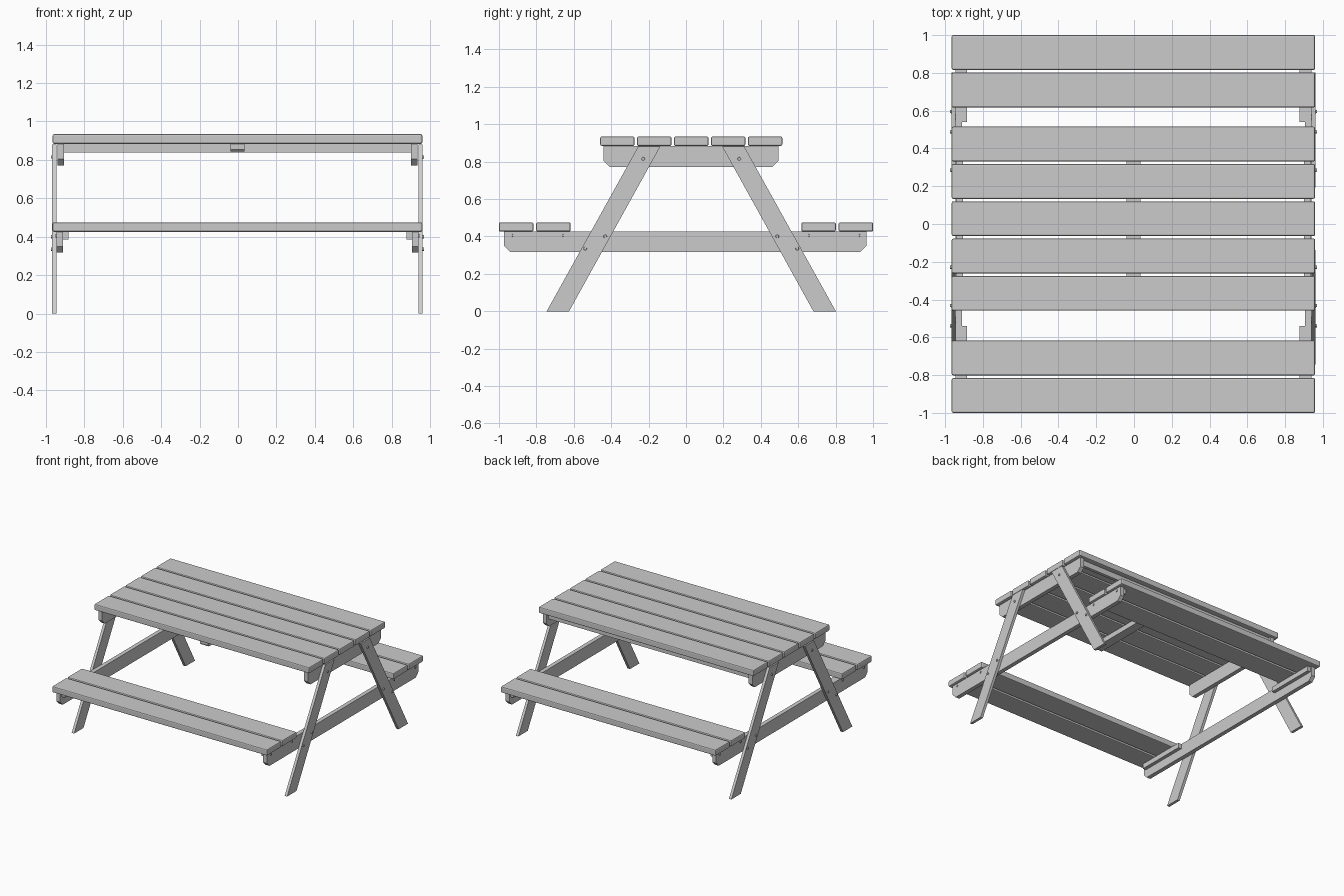
import bpy
import bmesh
from mathutils import Matrix

cube = bpy.data.objects.get("Cube")
if cube:
    bpy.data.objects.remove(cube, do_unlink=True)

GREY = 0.6
wood = bpy.data.materials.new("plain grey")
wood.use_nodes = True
wood.diffuse_color = (GREY, GREY, GREY, 1)
wood.node_tree.nodes["Principled BSDF"].inputs["Base Color"].default_value = (GREY, GREY, GREY, 1)

CX = -0.003    # middle of the boards in x
MID = 0.028    # middle of the table and legs in y


def finish(name, bm, bevel=0.0):
    bmesh.ops.recalc_face_normals(bm, faces=bm.faces)
    mesh = bpy.data.meshes.new(name)
    bm.to_mesh(mesh)
    bm.free()
    mesh.materials.append(wood)
    obj = bpy.data.objects.new(name, mesh)
    bpy.context.collection.objects.link(obj)
    if bevel:
        mod = obj.modifiers.new("rounded edges", "BEVEL")
        mod.width = bevel
        mod.segments = 2
    return obj


def slab(name, profile, x0, x1, bevel=0.0):
    """Extrude a (y, z) profile along x."""
    bm = bmesh.new()
    face = bm.faces.new([bm.verts.new((x0, y, z)) for y, z in profile])
    moved = bmesh.ops.extrude_face_region(bm, geom=[face])["geom"]
    verts = [v for v in moved if isinstance(v, bmesh.types.BMVert)]
    bmesh.ops.translate(bm, verts=verts, vec=(x1 - x0, 0, 0))
    return finish(name, bm, bevel)


def box(name, x0, x1, y0, y1, z0, z1, bevel=0.0):
    return slab(name, [(y0, z0), (y1, z0), (y1, z1), (y0, z1)], x0, x1, bevel)


def beam_profile(y0, y1, z0, z1, cut=0.033):
    """Rectangle with both lower corners cut off."""
    return [(y0, z1), (y0, z0 + cut), (y0 + cut, z0),
            (y1 - cut, z0), (y1, z0 + cut), (y1, z1)]


def bolt(name, side, x, y, z):
    bm = bmesh.new()
    bmesh.ops.create_cone(bm, cap_ends=True, segments=12, radius1=0.01, radius2=0.008,
                          depth=0.012,
                          matrix=Matrix.Translation((CX + side * x, y, z))
                          @ Matrix.Rotation(side * 1.5708, 4, "Y"))
    finish(name, bm)


# Table top boards
for i in range(5):
    y = MID + (i - 2) * 0.1975
    box(f"table_board_{i + 1}", CX - 0.962, CX + 0.962, y - 0.092, y + 0.092, 0.884, 0.934, 0.008)

# Seat boards, two on each long side
for s, where in ((-1, "front"), (1, "back")):
    for i, y in enumerate((0.908, 0.709)):
        box(f"{where}_seat_board_{i + 1}", CX - 0.962, CX + 0.962,
            s * y - 0.092, s * y + 0.092, 0.426, 0.475, 0.008)

# Both end frames
for s, end in ((-1, "right"), (1, "left")):
    slab(f"{end}_table_beam", beam_profile(-0.441, 0.495, 0.772, 0.884),
         CX + s * 0.903, CX + s * 0.937)
    slab(f"{end}_seat_beam", beam_profile(-0.972, 0.964, 0.317, 0.426),
         CX + s * 0.908, CX + s * 0.942)
    for f, where in ((-1, "front"), (1, "back")):
        # Slanted leg
        foot, head = MID + f * 0.773, MID + f * 0.284
        slab(f"{end}_{where}_leg",
             [(foot, 0), (foot - f * 0.12, 0), (head - f * 0.118, 0.88), (head, 0.88)],
             CX + s * 0.942, CX + s * 0.964)
        # Cleat that carries the seat boards
        y0, y1 = sorted((f * 0.54, f * 0.95))
        box(f"{end}_{where}_seat_cleat", CX + s * 0.88, CX + s * 0.908, y0, y1, 0.386, 0.426)
        # Bolts through the legs and the seat beam
        for i, (y, z) in enumerate(((0.257, 0.815), (0.46, 0.4), (0.567, 0.335))):
            bolt(f"{end}_{where}_leg_bolt_{i + 1}", s, 0.965, MID + f * y, z)
        for i, y in enumerate((0.922, 0.652)):
            bolt(f"{end}_{where}_seat_bolt_{i + 1}", s, 0.942, f * y, 0.405)

# Middle brace and the long rail below the table top
slab("middle_brace", beam_profile(-0.43, 0.45, 0.843, 0.884, 0.01), CX - 0.037, CX + 0.037)
box("table_rail", CX - 0.903, CX + 0.903, 0.45, 0.475, 0.838, 0.884)
